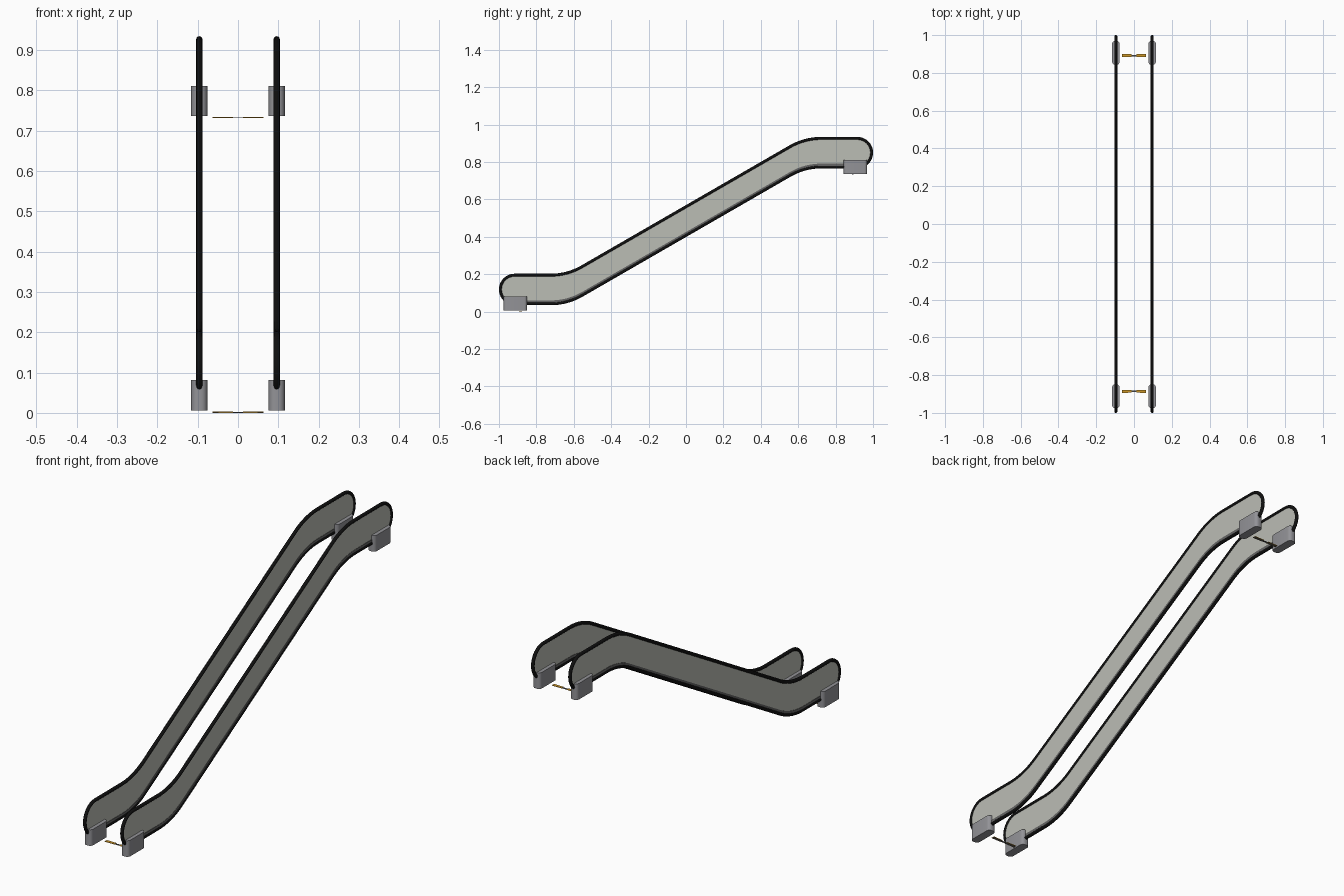
import bpy, bmesh, math
from mathutils import Vector

if "Cube" in bpy.data.objects:
    bpy.data.objects.remove(bpy.data.objects["Cube"])

def material(name, rgb):
    m = bpy.data.materials.new(name)
    m.diffuse_color = (*rgb, 1)
    m.use_nodes = True
    m.node_tree.nodes["Principled BSDF"].inputs["Base Color"].default_value = m.diffuse_color
    return m

GLASS = material("pale grey panel", (0.50, 0.51, 0.46))
BLACK = material("black rubber", (0.005, 0.005, 0.005))
STEEL = material("steel grey", (0.29, 0.29, 0.31))
TRIM = material("dark trim", (0.13, 0.13, 0.13))
YELLOW = material("safety yellow", (0.60, 0.30, 0.02))

X = 0.096                # side offset of each balustrade
LOW, HIGH = 0.1185, 0.85 # centre heights of the two landings
HALF = 0.0765            # half height of the panel to the rail centre
END = 0.916              # y of the end arc centres
BEND, TAN = 0.634, 0.09  # bend position and tangent length
ANG = math.atan2(HIGH - LOW, 2 * BEND)

def finish(name, bm, mats, smooth=True):
    bmesh.ops.recalc_face_normals(bm, faces=bm.faces)
    me = bpy.data.meshes.new(name)
    bm.to_mesh(me)
    bm.free()
    ob = bpy.data.objects.new(name, me)
    bpy.context.collection.objects.link(ob)
    for m in mats:
        me.materials.append(m)
    if smooth:
        bpy.ops.object.select_all(action='DESELECT')
        ob.select_set(True)
        bpy.context.view_layer.objects.active = ob
        bpy.ops.object.shade_smooth_by_angle(angle=math.radians(35))
    return ob

def extrude(name, pts, to3d, depth, mat):
    """Prism from a 2D outline, between the two depths."""
    bm = bmesh.new()
    rings = [[bm.verts.new(to3d(a, b, d)) for a, b in pts] for d in depth]
    n = len(pts)
    bm.faces.new(rings[0])
    bm.faces.new(rings[1])
    for i in range(n):
        j = (i + 1) % n
        bm.faces.new((rings[0][i], rings[0][j], rings[1][j], rings[1][i]))
    return finish(name, bm, [mat])

def centre_line(y_end):
    """Landing, bend, slope, bend, landing as (y, z)."""
    r = TAN / math.tan(ANG / 2)
    half = []
    for i in range(11):
        a = ANG * i / 10
        half.append((-BEND - TAN + r * math.sin(a), LOW + r * (1 - math.cos(a))))
    mid = LOW + HIGH
    line = [(-y_end, LOW)] + half
    return line + [(-y, mid - z) for y, z in reversed(line)]

def side_outline():
    line = centre_line(END)
    pts = [(y, z + HALF) for y, z in line]
    for i in range(1, 20):
        a = math.pi / 2 - math.pi * i / 20
        pts.append((END + HALF * math.cos(a), HIGH + HALF * math.sin(a)))
    pts += [(y, z - HALF) for y, z in reversed(line)]
    for i in range(1, 20):
        a = -math.pi / 2 - math.pi * i / 20
        pts.append((-END + HALF * math.cos(a), LOW + HALF * math.sin(a)))
    return pts

def handrail(name, x, pts, r=0.0078, sides=12):
    bm = bmesh.new()
    n = len(pts)
    rings = []
    for i in range(n):
        p = Vector(pts[i])
        d1 = (p - Vector(pts[i - 1])).normalized()
        d2 = (Vector(pts[(i + 1) % n]) - p).normalized()
        t = (d1 + d2).normalized()
        ring = []
        for k in range(sides):
            a = 2 * math.pi * k / sides
            s = r * math.sin(a)
            ring.append(bm.verts.new((x + r * math.cos(a), p.x - t.y * s, p.y + t.x * s)))
        rings.append(ring)
    for i in range(n):
        A, B = rings[i], rings[(i + 1) % n]
        for k in range(sides):
            m = (k + 1) % sides
            bm.faces.new((A[k], A[m], B[m], B[k]))
    return finish(name, bm, [BLACK])

def rounded_rect(cx, cy, hx, hy, r):
    pts = []
    for q, (sx, sy) in enumerate(((1, 1), (-1, 1), (-1, -1), (1, -1))):
        for i in range(6):
            a = math.pi / 2 * (q + i / 5)
            pts.append((cx + sx * (hx - r) + r * math.cos(a),
                        cy + sy * (hy - r) + r * math.sin(a)))
    return pts

outline = side_outline()
base = centre_line(0.86)
strip = ([(y, z - HALF) for y, z in base]
         + [(y, z - HALF + 0.018) for y, z in reversed(base)])
yz = lambda a, b, d: (d, a, b)
xy = lambda a, b, d: (a, b, d)

for side, s in (("left", -1), ("right", 1)):
    x = s * X
    # balustrade panel, moving rail and bottom trim
    extrude(side + "_panel", outline, yz, (x - 0.003, x + 0.003), GLASS)
    handrail(side + "_handrail", x, outline)
    extrude(side + "_bottom_trim", strip, yz, (x - 0.0045, x + 0.0045), TRIM)
    # rail entry boxes at both landings
    for end, cy, z0 in (("lower", -0.912, 0.006), ("upper", 0.906, 0.736)):
        extrude(f"{side}_{end}_entry_box", rounded_rect(x, cy, 0.02, 0.063, 0.016),
                xy, (z0, z0 + 0.075), STEEL)

# comb plates between the entry boxes: two yellow halves and a narrow joint
for end, cy, z0 in (("lower", -0.886, 0.0), ("upper", 0.892, 0.731)):
    for side, s in (("left", -1), ("right", 1)):
        half = [(s * 0.063, cy - 0.008), (s * 0.063, cy + 0.008),
                (s * 0.012, cy + 0.007), (s * 0.012, cy - 0.007)]
        extrude(f"{end}_{side}_comb_plate", half, xy, (z0 + 0.001, z0 + 0.003), YELLOW)
    joint = [(-0.063, cy - 0.004), (0.063, cy - 0.004),
             (0.063, cy + 0.004), (-0.063, cy + 0.004)]
    extrude(end + "_comb_joint", joint, xy, (z0, z0 + 0.002), TRIM)
